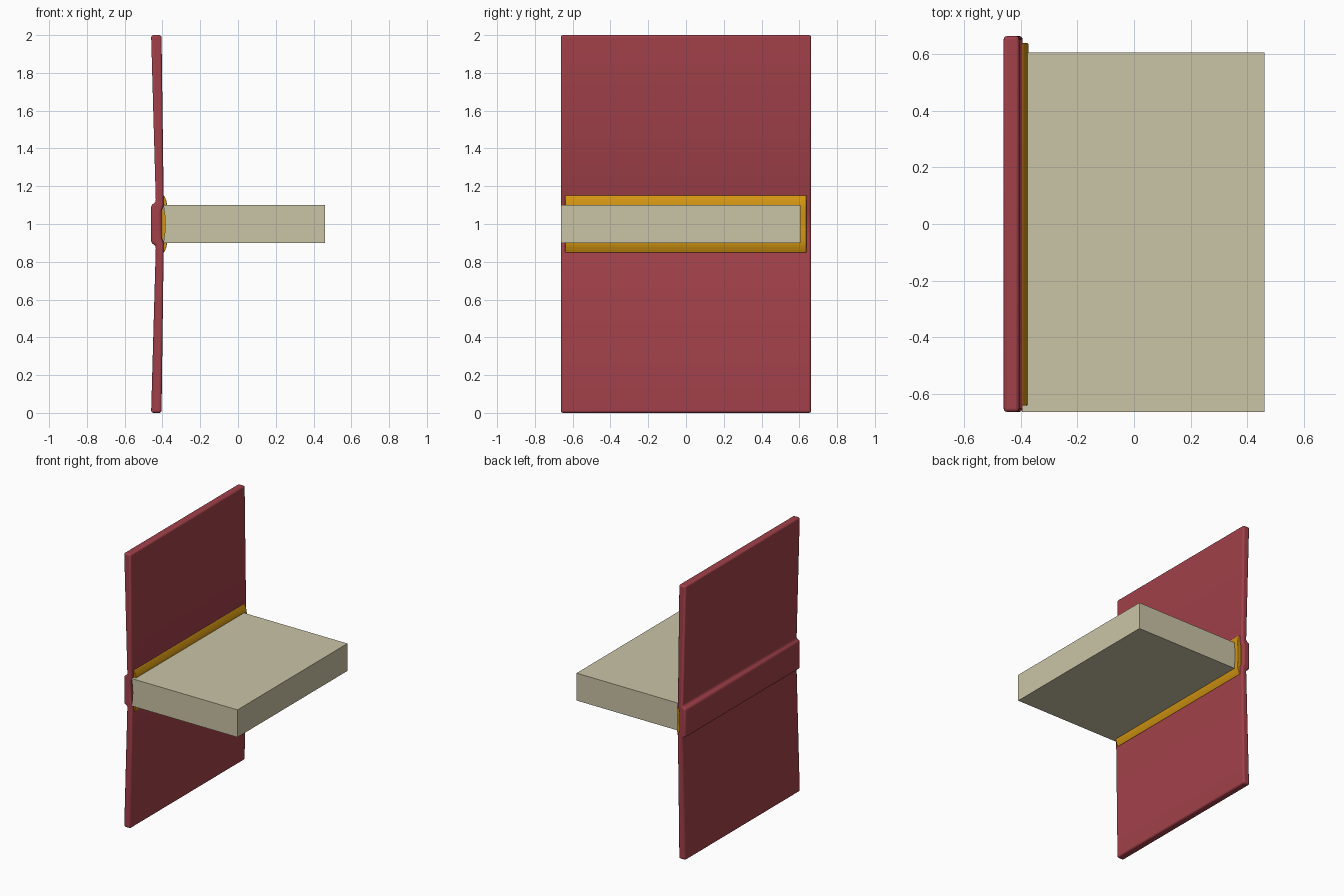
import bpy, bmesh

cube = bpy.data.objects.get("Cube")
if cube:
    bpy.data.objects.remove(cube, do_unlink=True)


def material(name, rgb):
    m = bpy.data.materials.new(name)
    m.use_nodes = True
    m.diffuse_color = (*rgb, 1)
    m.node_tree.nodes["Principled BSDF"].inputs["Base Color"].default_value = (*rgb, 1)
    return m


red = material("cover red", (0.36, 0.052, 0.068))
gold = material("binding gold", (0.65, 0.30, 0.006))
cream = material("page cream", (0.59, 0.55, 0.38))


def extrude_profile(name, points, y0, y1, mat, bevel=0.0):
    """Extrude an x-z outline along y, with optional rounded edges."""
    bm = bmesh.new()
    face = bm.faces.new([bm.verts.new((x, y0, z)) for x, z in points])
    out = bmesh.ops.extrude_face_region(bm, geom=[face])
    for v in out["geom"]:
        if isinstance(v, bmesh.types.BMVert):
            v.co.y = y1
    bmesh.ops.recalc_face_normals(bm, faces=bm.faces)
    mesh = bpy.data.meshes.new(name)
    bm.to_mesh(mesh)
    bm.free()
    obj = bpy.data.objects.new(name, mesh)
    bpy.context.collection.objects.link(obj)
    mesh.materials.append(mat)
    if bevel:
        mod = obj.modifiers.new("rounded edges", "BEVEL")
        mod.width = bevel
        mod.segments = 3
        mod.limit_method = "ANGLE"
        bpy.ops.object.select_all(action="DESELECT")
        obj.select_set(True)
        bpy.context.view_layer.objects.active = obj
        bpy.ops.object.shade_smooth_by_angle()
    return obj


def mirrored(half):
    """Complete an upper half outline by reflecting it about z = 1."""
    return half + [(x, 2 - z) for x, z in reversed(half)]


# Hard cover: two slightly splayed boards joined by a raised spine
cover = [(-0.46, 1.0), (-0.46, 1.10), (-0.435, 1.115), (-0.46, 2.0),
         (-0.405, 2.0), (-0.393, 1.10), (-0.405, 1.07)]
outline = cover + [(x, 2 - z) for x, z in reversed(cover[1:])]
extrude_profile("cover", outline[1:], -0.663, 0.663, red, 0.012)

# Curved binding strip between cover and pages
strip = [(-0.405, 1.15), (-0.392, 1.152), (-0.380, 1.125), (-0.373, 1.09),
         (-0.378, 1.04)]
extrude_profile("binding_strip", mirrored(strip), -0.64, 0.638, gold, 0.004)

# Page block with a hollow inner edge
pages = [(0.46, 1.10), (-0.395, 1.10), (-0.388, 1.05), (-0.385, 1.0)]
extrude_profile("page_block", pages + [(x, 2 - z) for x, z in reversed(pages[:-1])],
                -0.663, 0.605, cream)
